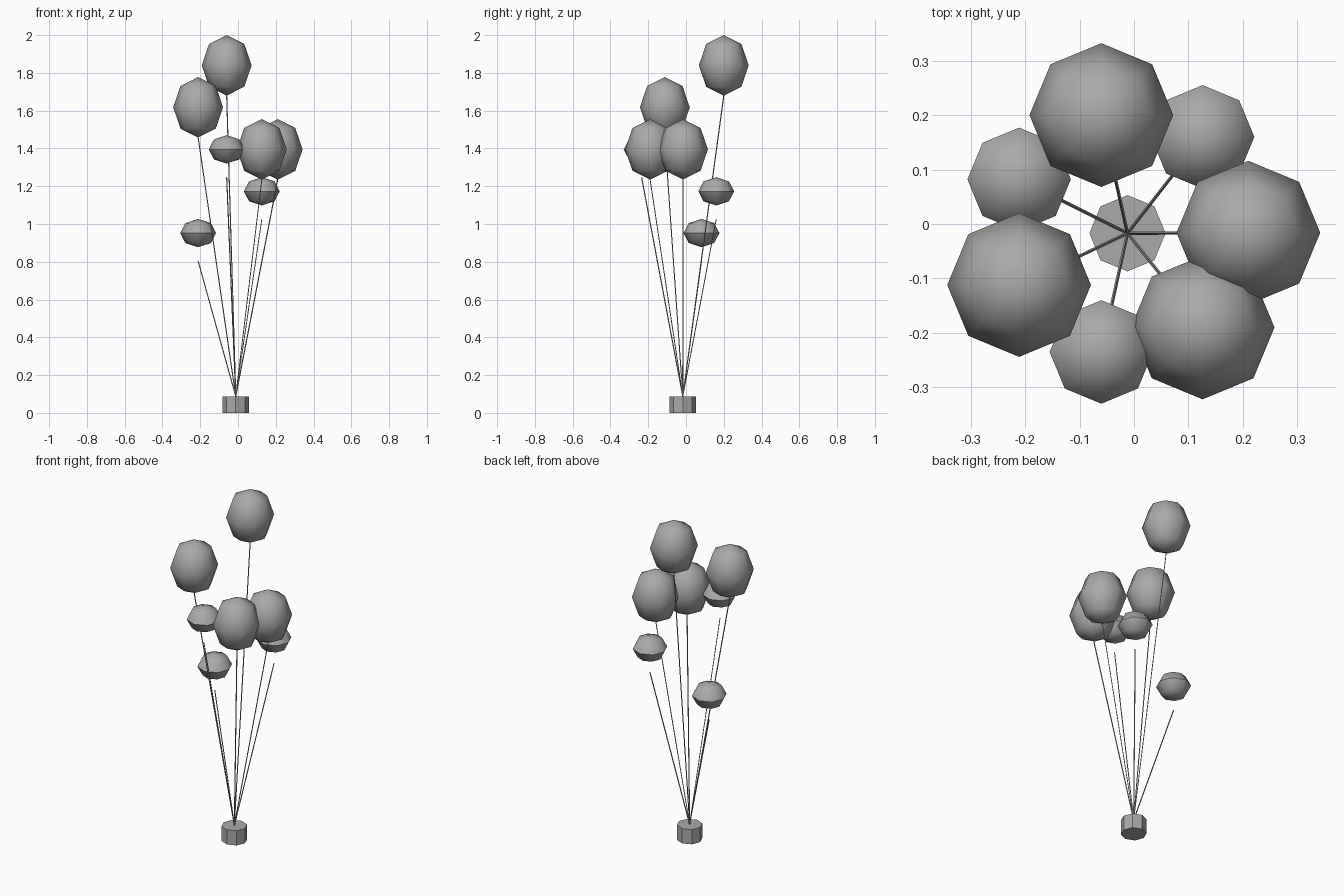
import bpy
import math
from mathutils import Vector

if "Cube" in bpy.data.objects:
    bpy.data.objects.remove(bpy.data.objects["Cube"])

grey = bpy.data.materials.new("grey")
grey.diffuse_color = (0.4, 0.4, 0.4, 1)
grey.use_nodes = True
grey.node_tree.nodes["Principled BSDF"].inputs["Base Color"].default_value = grey.diffuse_color

BASE = Vector((-0.012, -0.017, 0.0))
BASE_HEIGHT = 0.088
BIG = (0.132, 0.16)      # radius, half height
SMALL = (0.095, 0.075)
STRING_GAP = (0.16, 0.148)  # string end below the balloon centre


def finish(obj, name):
    obj.name = name
    obj.data.materials.append(grey)
    return obj


def balloon(name, centre, size):
    bpy.ops.mesh.primitive_uv_sphere_add(segments=8, ring_count=4, radius=1, location=centre)
    obj = finish(bpy.context.object, name)
    obj.scale = (size[0], size[0], size[1])
    bpy.ops.object.transform_apply(location=False, rotation=False, scale=True)
    bpy.ops.object.shade_smooth_by_angle(angle=math.radians(50))


def string(name, start, end):
    d = end - start
    bpy.ops.mesh.primitive_cylinder_add(vertices=4, radius=0.003, depth=d.length,
                                        location=(start + end) / 2,
                                        rotation=d.to_track_quat('Z', 'Y').to_euler())
    finish(bpy.context.object, name)


# Octagonal weight on the ground
bpy.ops.mesh.primitive_cylinder_add(vertices=8, radius=0.07, depth=BASE_HEIGHT,
                                    location=BASE + Vector((0, 0, BASE_HEIGHT / 2)))
finish(bpy.context.object, "weight")

# Balloons, each with a string fanning out from the weight
knot = BASE + Vector((0, 0, BASE_HEIGHT))
big = [(-0.06, 0.2, 1.84), (-0.211, -0.112, 1.618),
       (0.126, -0.19, 1.395), (0.21, -0.016, 1.395)]
small = [(-0.06, -0.235, 1.395), (0.126, 0.16, 1.173), (-0.211, 0.082, 0.952)]
for label, spots, size, gap in (("large", big, BIG, STRING_GAP[0]),
                                ("small", small, SMALL, STRING_GAP[1])):
    for i, spot in enumerate(spots, 1):
        centre = Vector(spot)
        balloon(f"{label}_balloon_{i}", centre, size)
        string(f"{label}_string_{i}", knot, centre - Vector((0, 0, gap)))
